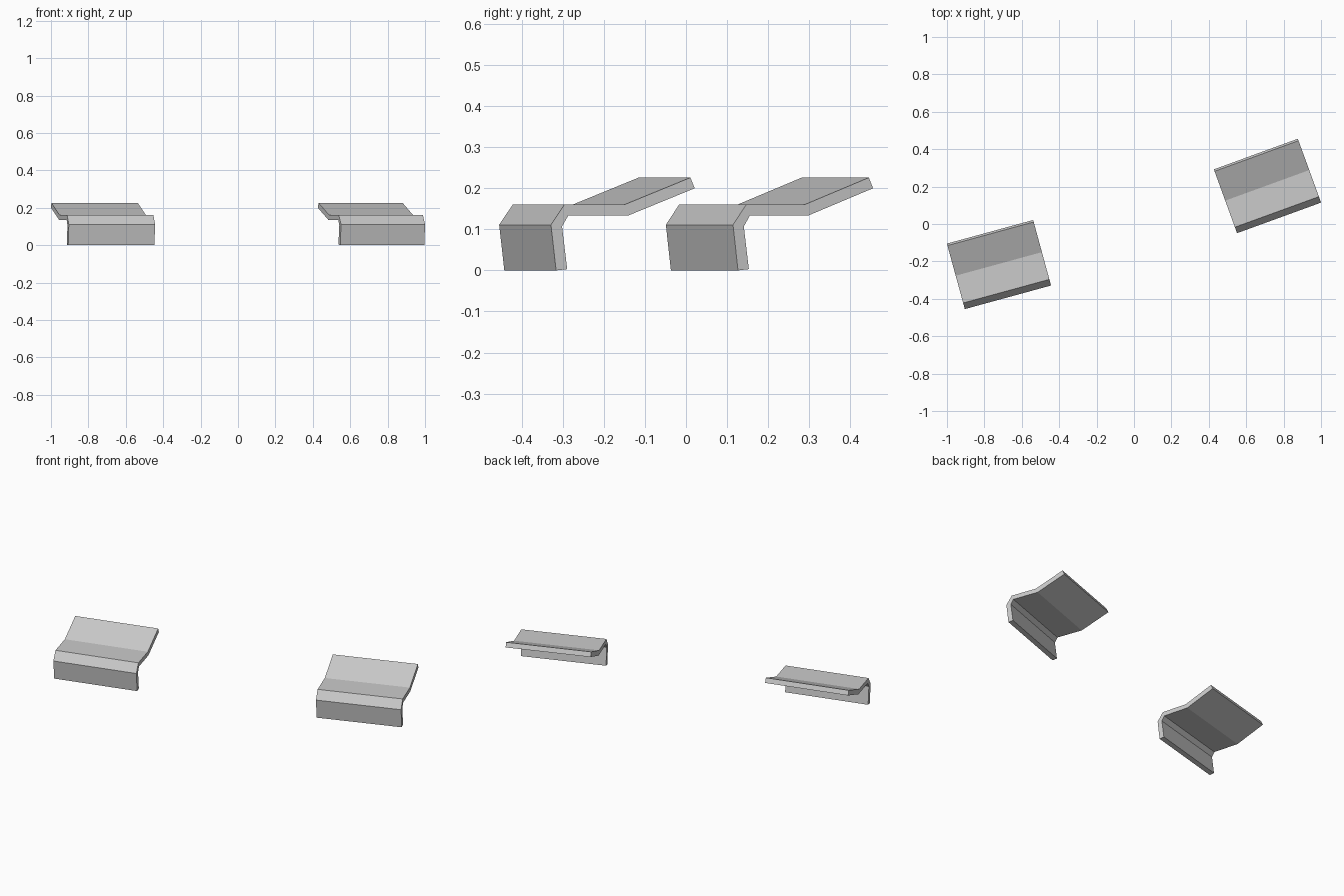
import bpy
import bmesh
from math import radians
from mathutils import Matrix

if "Cube" in bpy.data.objects:
    bpy.data.objects.remove(bpy.data.objects["Cube"])

WIDTH = 0.478

# Side outline of the bent plate (depth, height)
PROFILE = [
    (0.013, 0.0), (0.041, 0.003), (0.028, 0.107), (0.044, 0.134),
    (0.196, 0.134), (0.363, 0.20), (0.352, 0.226), (0.185, 0.16),
    (0.034, 0.16), (0.0, 0.111),
]


def bent_plate(name, location, angle):
    """Extrude the outline along the plate width and place it."""
    bm = bmesh.new()
    face = bm.faces.new([bm.verts.new((0, y, z)) for y, z in PROFILE])
    side = bmesh.ops.extrude_face_region(bm, geom=[face])
    verts = [v for v in side["geom"] if isinstance(v, bmesh.types.BMVert)]
    bmesh.ops.translate(bm, verts=verts, vec=(WIDTH, 0, 0))
    bmesh.ops.recalc_face_normals(bm, faces=bm.faces)
    mesh = bpy.data.meshes.new(name)
    bm.to_mesh(mesh)
    bm.free()
    obj = bpy.data.objects.new(name, mesh)
    obj.matrix_world = Matrix.Translation(location) @ Matrix.Rotation(radians(angle), 4, "Z")
    bpy.context.collection.objects.link(obj)
    return obj


# Two identical plates, each turned a little differently
bent_plate("left_bent_plate", (-0.9045, -0.455, 0), 15.3)
bent_plate("right_bent_plate", (0.551, -0.049, 0), 20)
